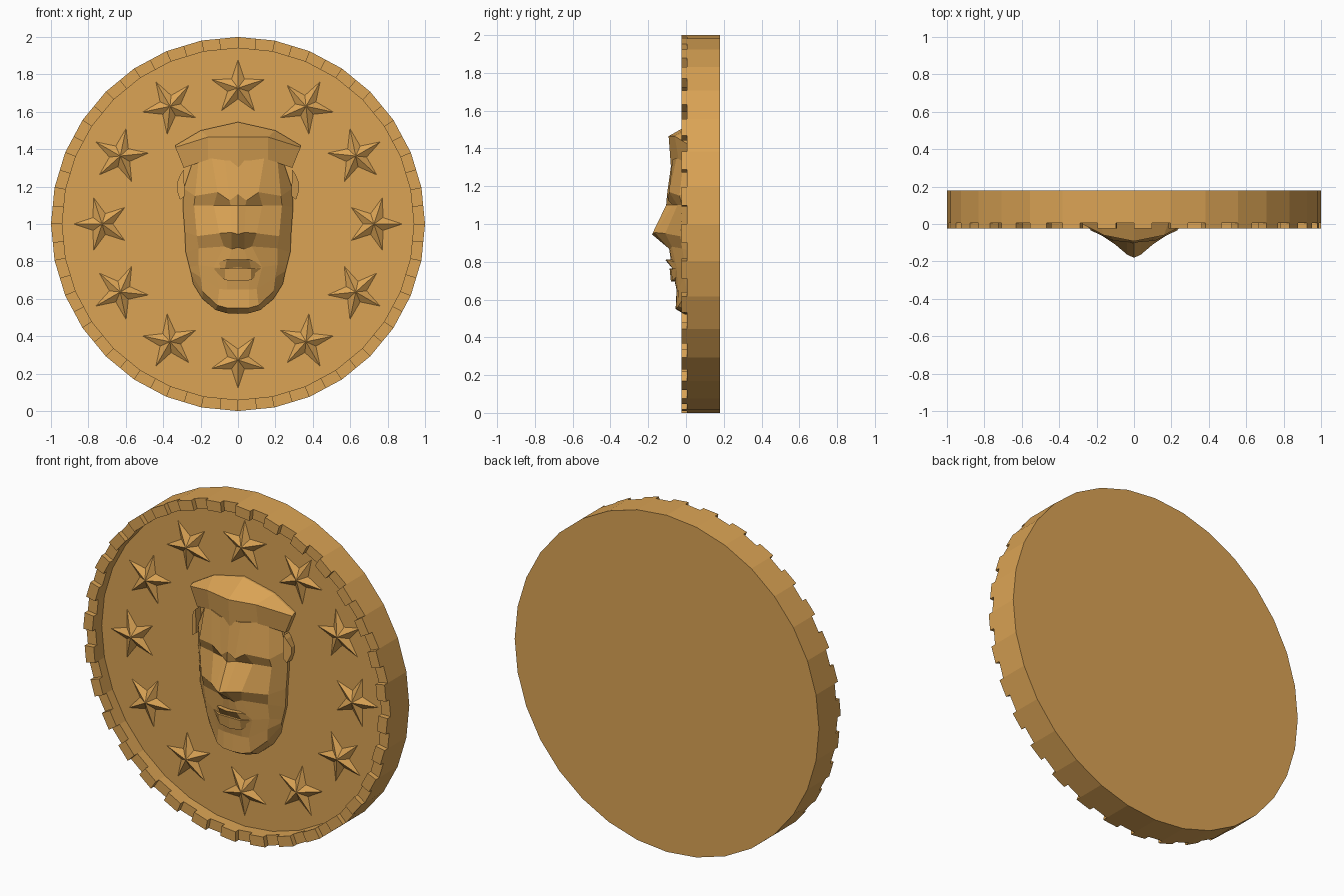
import bpy, bmesh
from math import sin, cos, pi

if "Cube" in bpy.data.objects:
    bpy.data.objects.remove(bpy.data.objects["Cube"])

FIELD = 0.063     # depth of the sunken face of the coin
N = 32

mat = bpy.data.materials.new("bronze")
mat.diffuse_color = (0.71, 0.37, 0.09, 1)
mat.use_nodes = True
mat.node_tree.nodes["Principled BSDF"].inputs["Base Color"].default_value = mat.diffuse_color


def finish(bm, name):
    bmesh.ops.recalc_face_normals(bm, faces=bm.faces)
    me = bpy.data.meshes.new(name)
    bm.to_mesh(me)
    bm.free()
    me.materials.append(mat)
    ob = bpy.data.objects.new(name, me)
    bpy.context.collection.objects.link(ob)
    return ob


def polar(r, a, y):
    # clockwise from the top, seen from the front
    return (r * sin(a), y, 1 + r * cos(a))


def relief(name, rows, base=FIELD + 0.005):
    """Mirrored half-rows lofted into a faceted skin, with sides dropped to the coin."""
    bm = bmesh.new()
    grid = []
    for row in rows:
        full = [(-x, y, z) for x, y, z in reversed(row[1:])] + list(row)
        grid.append([bm.verts.new(p) for p in full])
    for a, b in zip(grid, grid[1:]):
        for i in range(len(a) - 1):
            bm.faces.new((a[i], a[i + 1], b[i + 1], b[i]))
    edge = [e for e in bm.edges if e.is_boundary]
    ext = bmesh.ops.extrude_edge_only(bm, edges=edge)["geom"]
    for v in ext:
        if isinstance(v, bmesh.types.BMVert):
            v.co.y = base
    bmesh.ops.holes_fill(bm, edges=[e for e in bm.edges if e.is_boundary], sides=0)
    return finish(bm, name)


# Coin body: disc with a sunken front
bm = bmesh.new()
rings = [[bm.verts.new(polar(r, 2 * pi * k / N, y)) for k in range(N)]
         for r, y in ((1, 0.18), (1, 0.005), (0.94, 0.005), (0.94, FIELD))]
for a, b in zip(rings, rings[1:]):
    for k in range(N):
        j = (k + 1) % N
        bm.faces.new((a[k], a[j], b[j], b[k]))
bm.faces.new(rings[0])
bm.faces.new(rings[-1])
finish(bm, "coin_body")

# Rim teeth: one on half of each side
bm = bmesh.new()
for k in range(N):
    a0, a1 = 2 * pi * k / N, 2 * pi * (k + 1) / N
    corners = []
    for y in (0.006, -0.025):
        for r in (0.94, 1.0):
            p, q = polar(r, a0, y), polar(r, a1, y)
            mid = tuple((u + v) / 2 for u, v in zip(p, q))
            corners += [bm.verts.new(p), bm.verts.new(mid)]
    for f in ((0, 1, 3, 2), (4, 5, 7, 6), (0, 1, 5, 4), (2, 3, 7, 6), (0, 2, 6, 4), (1, 3, 7, 5)):
        bm.faces.new([corners[i] for i in f])
finish(bm, "rim_teeth")

# Twelve raised stars pointing outward
bm = bmesh.new()
for s in range(12):
    t = 2 * pi * s / 12
    cx, cz = 0.727 * sin(t), 1 + 0.727 * cos(t)
    loop = []
    for i in range(10):
        r, a = (0.155, 0.06)[i % 2], t + pi * i / 5
        loop.append(bm.verts.new((cx + r * sin(a), FIELD + 0.001, cz + r * cos(a))))
    tip = bm.verts.new((cx, FIELD - 0.035, cz))
    for i in range(10):
        bm.faces.new((loop[i], loop[(i + 1) % 10], tip))
    bm.faces.new(loop)
finish(bm, "stars")

# Face: forehead, brow, eyes, nose tip, nose base, mouth, groove, chin, underside
relief("face", [
    [(0, -.075, 1.34), (.07, -.072, 1.34), (.14, -.05, 1.35), (.21, -.01, 1.35), (.24, .05, 1.34)],
    [(0, -.100, 1.16), (.045, -.095, 1.125), (.11, -.09, 1.17), (.23, -.035, 1.15), (.29, .04, 1.19)],
    [(0, -.105, 1.10), (.04, -.07, 1.10), (.13, -.045, 1.10), (.235, -.02, 1.10), (.295, .045, 1.09)],
    [(0, -.18, .945), (.035, -.165, .955), (.10, -.11, .95), (.22, -.03, .935), (.285, .045, .96)],
    [(0, -.090, .875), (.035, -.085, .865), (.075, -.075, .88), (.21, -.02, .87), (.28, .045, .85)],
    [(0, -.075, .77), (.06, -.07, .77), (.13, -.05, .77), (.21, -.005, .78), (.26, .045, .77)],
    [(0, -.050, .65), (.06, -.048, .65), (.10, -.042, .652), (.20, -.01, .715), (.255, .045, .75)],
    [(0, -.055, .55), (.06, -.053, .552), (.11, -.04, .565), (.19, .005, .64), (.25, .05, .73)],
    [(0, -.005, .52), (.06, .005, .523), (.12, .02, .54), (.19, .04, .60), (.24, .055, .68)],
])

# Lips
relief("upper_lip", [
    [(0, -.11, .81), (.06, -.10, .812), (.09, -.065, .80)],
    [(0, -.072, .765), (.07, -.068, .762), (.135, -.045, .765)],
], -0.03)
relief("lower_lip", [
    [(0, -.087, .765), (.07, -.082, .762), (.135, -.045, .765)],
    [(0, -.08, .695), (.07, -.07, .70), (.10, -.045, .725)],
], -0.02)

# Swept hair block overhanging the forehead
relief("hair", [
    [(0, .05, 1.545), (.20, .05, 1.50), (.335, .05, 1.42)],
    [(0, -.092, 1.465), (.16, -.06, 1.465), (.335, .03, 1.41)],
    [(0, -.08, 1.305), (.16, -.04, 1.345), (.29, .03, 1.30)],
])

# Ears: thin slivers beside the temples
for side in (-1, 1):
    bm = bmesh.new()
    outline = [(.285, 1.15), (.31, 1.13), (.327, 1.18), (.327, 1.22), (.305, 1.27), (.29, 1.29)]
    back = [bm.verts.new((side * x, FIELD + .005, z)) for x, z in outline]
    front = [bm.verts.new((side * x, .015 if x < .32 else .035, z)) for x, z in outline]
    for i in range(6):
        j = (i + 1) % 6
        bm.faces.new((back[i], back[j], front[j], front[i]))
    bm.faces.new(back)
    bm.faces.new(front)
    finish(bm, "ear_left" if side < 0 else "ear_right")
